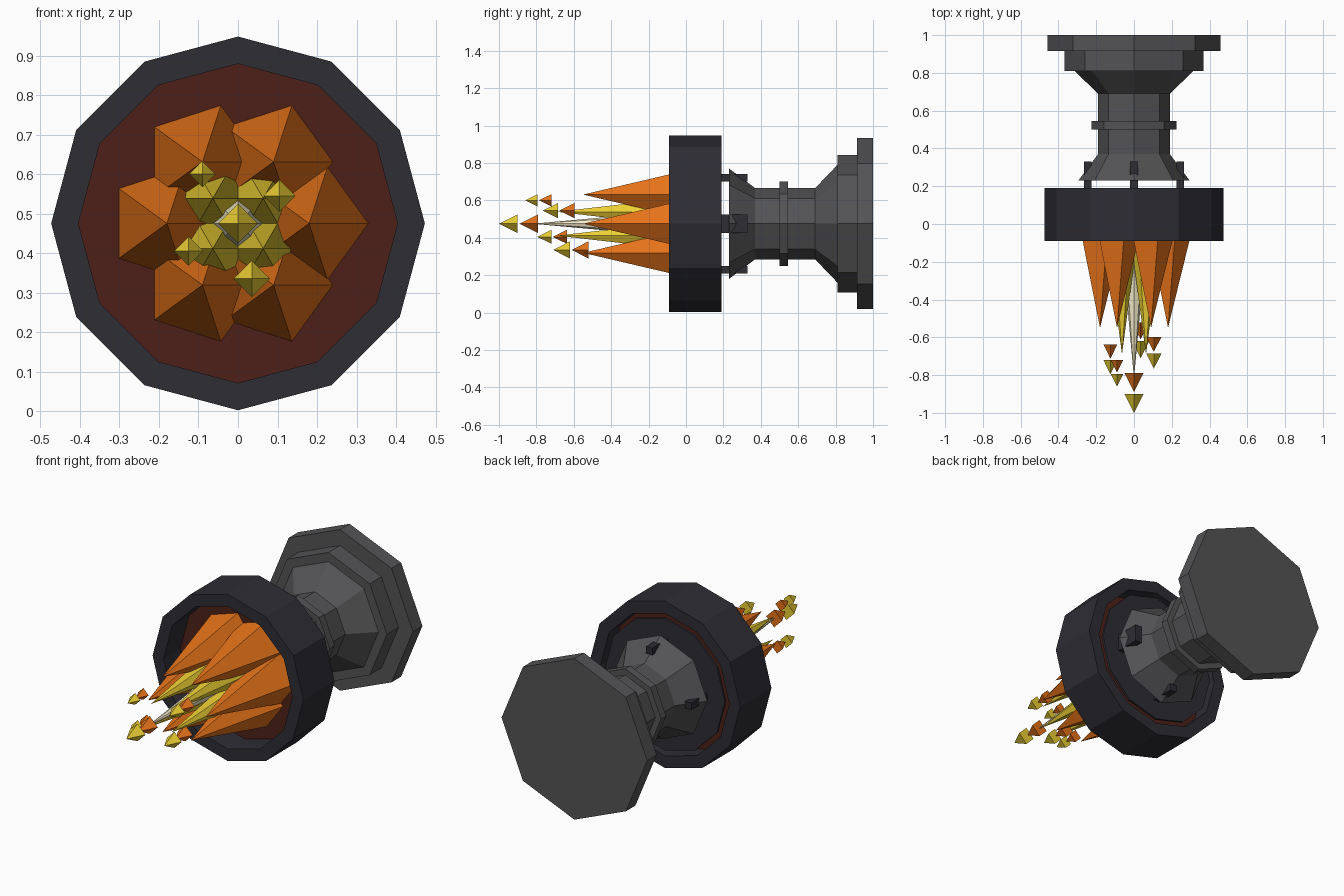
import bpy, bmesh
from math import cos, sin, pi

if "Cube" in bpy.data.objects:
    bpy.data.objects.remove(bpy.data.objects["Cube"])

CZ = 0.475  # height of the main axis, which runs along y


def material(name, rgb):
    m = bpy.data.materials.new(name)
    m.diffuse_color = (*rgb, 1)
    m.use_nodes = True
    m.node_tree.nodes["Principled BSDF"].inputs["Base Color"].default_value = m.diffuse_color
    return m


IRON = material("dark_iron", (0.027, 0.026, 0.034))
STEEL = material("grey_steel", (0.088, 0.087, 0.092))
EMBER = material("ember_red", (0.075, 0.0145, 0.009))
ORANGE = material("flame_orange", (0.79, 0.17, 0.01))
YELLOW = material("flame_yellow", (0.83, 0.62, 0.033))
PALE = material("flame_pale", (0.91, 0.83, 0.57))


def finish(name, bm, mat):
    bmesh.ops.recalc_face_normals(bm, faces=bm.faces)
    me = bpy.data.meshes.new(name)
    bm.to_mesh(me)
    bm.free()
    me.materials.append(mat)
    ob = bpy.data.objects.new(name, me)
    bpy.context.collection.objects.link(ob)
    return ob


def lathe(name, profile, sides, mat, x=0, z=CZ, closed=False):
    """Revolve (radius, y) points about a line parallel to y."""
    bm = bmesh.new()
    rings = [[bm.verts.new((x + r * cos(2 * pi * i / sides), y,
                            z + r * sin(2 * pi * i / sides)))
              for i in range(sides)] if r else [bm.verts.new((x, y, z))]
             for r, y in profile]
    pairs = list(zip(rings, rings[1:]))
    if closed:
        pairs.append((rings[-1], rings[0]))
    for a, b in pairs:
        for i in range(sides):
            j = (i + 1) % sides
            quad = [a[i % len(a)], a[j % len(a)], b[j % len(b)], b[i % len(b)]]
            bm.faces.new(list(dict.fromkeys(quad)))
    if not closed:  # merge the flat end fans into single faces
        bmesh.ops.dissolve_limit(bm, angle_limit=0.01, verts=bm.verts, edges=bm.edges)
    return finish(name, bm, mat)


def cone(name, x, z, r, base, tip, sides, mat):
    return lathe(name, [(0, tip), (r, base), (0, base)], sides, mat, x, z)


def box(name, centre, size, mat):
    bm = bmesh.new()
    bmesh.ops.create_cube(bm, size=1)
    for v in bm.verts:
        v.co = [c + p * s for c, p, s in zip(centre, v.co, size)]
    return finish(name, bm, mat)


# Fire bowl: open rim, ember bed and thin back plate
lathe("bowl_rim", [(0.473, -0.09), (0.473, 0.19), (0.404, 0.19), (0.404, -0.09)],
      12, IRON, closed=True)
lathe("ember_bed", [(0, 0.06), (0.404, 0.06), (0.404, 0.09), (0, 0.09)], 12, EMBER)
lathe("back_plate", [(0, 0.175), (0.375, 0.175), (0.375, 0.188), (0, 0.188)], 12, IRON)

# Stem with flared ends and a stepped foot
lathe("stem", [(0, 0.23), (0.295, 0.23), (0.19, 0.37), (0.19, 0.69), (0.32, 0.815),
               (0, 0.815)], 8, STEEL)
lathe("stem_collar", [(0, 0.50), (0.225, 0.50), (0.225, 0.545), (0, 0.545)], 8, STEEL)
lathe("foot_step", [(0, 0.81), (0.367, 0.81), (0.367, 0.915), (0, 0.915)], 8, STEEL)
lathe("foot_plate", [(0, 0.915), (0.457, 0.915), (0.457, 1.0), (0, 1.0)], 8, STEEL)

# Four struts joining the stem to the bowl, one of them wider
for s, width in ((-1, 0.04), (1, 0.10)):
    box("side_strut", (s * 0.245, 0.25, CZ), (0.04, 0.16, width), IRON)
    box("upright_strut", (0, 0.25, CZ + s * 0.245), (0.04, 0.16, 0.04), IRON)

# Flames: outer ring, inner ring, core
for i in range(6):
    a = i * pi / 3
    cone("outer_flame", 0.18 * cos(a), CZ + 0.18 * sin(a), 0.15, 0.06, -0.55, 5, ORANGE)
for i in range(4):
    a = pi / 4 + i * pi / 2
    cone("inner_flame", 0.09 * cos(a), CZ + 0.09 * sin(a), 0.10, 0.06, -0.69, 6, YELLOW)
cone("core_flame", 0, CZ, 0.08, 0.06, -0.82, 8, PALE)

# Sparks: a yellow point with an orange one behind (x, z, radius, tip y, length)
for x, z, r, tip, h in [(0, CZ, 0.05, -1.0, 0.10), (-0.09, 0.60, 0.033, -0.86, 0.067),
                        (0.105, 0.545, 0.041, -0.765, 0.08),
                        (-0.125, 0.405, 0.037, -0.795, 0.075),
                        (0.035, 0.335, 0.046, -0.71, 0.09)]:
    cone("spark_tip", x, z, r, tip + h, tip, 4, YELLOW)
    cone("spark_tail", x, z, r, tip + 2.1 * h, tip + 1.1 * h, 4, ORANGE)
